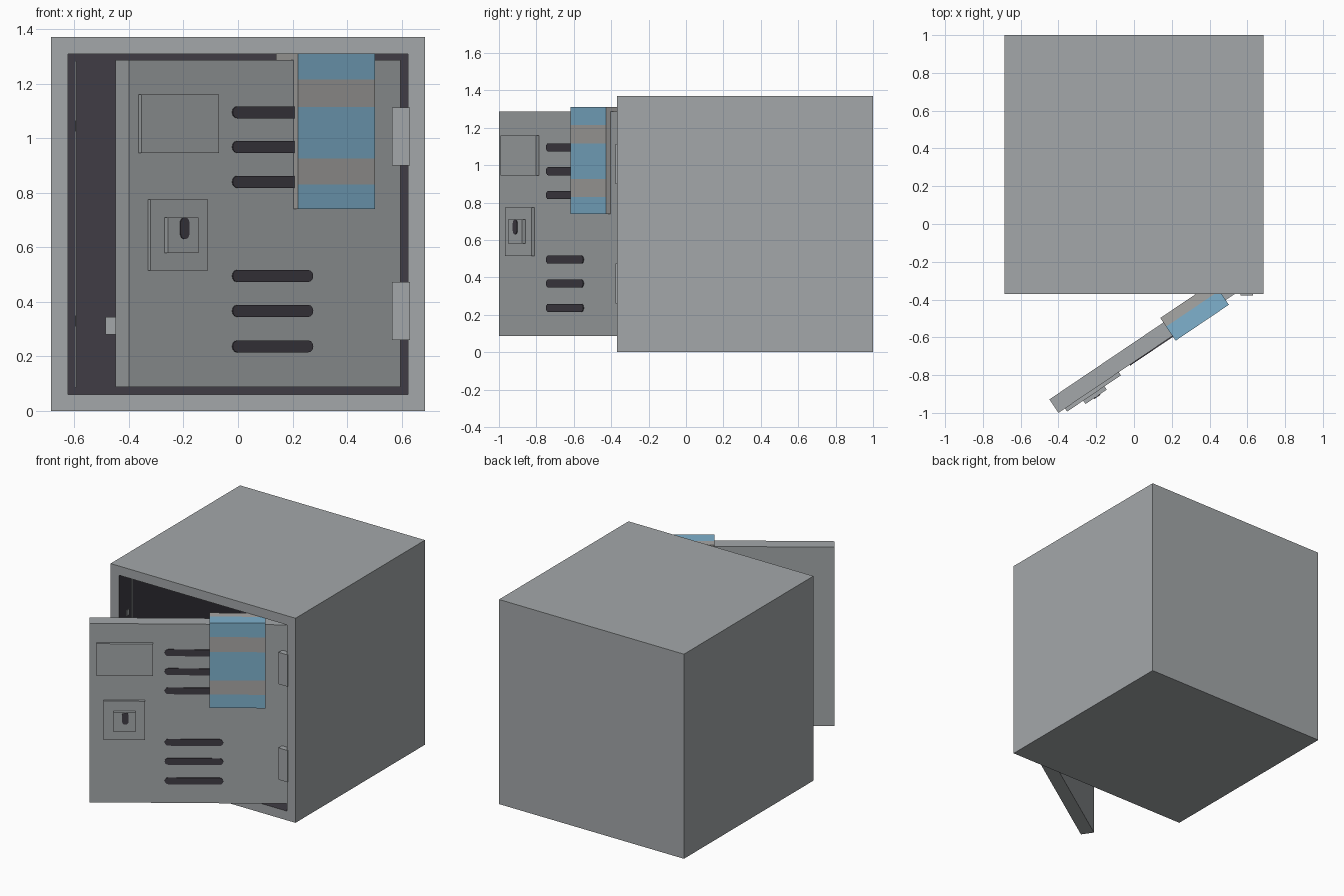
import bpy, bmesh, math
from mathutils import Matrix, Vector

if "Cube" in bpy.data.objects:
    bpy.data.objects.remove(bpy.data.objects["Cube"], do_unlink=True)


def material(name, rgb):
    m = bpy.data.materials.new(name)
    m.use_nodes = True
    m.diffuse_color = (*rgb, 1)
    m.node_tree.nodes["Principled BSDF"].inputs["Base Color"].default_value = (*rgb, 1)
    return m


STEEL = material("steel grey", (0.37, 0.39, 0.40))
DARK = material("dark interior", (0.05, 0.045, 0.058))
BLUE = material("towel blue", (0.21, 0.44, 0.61))
CLOTH = material("towel grey", (0.39, 0.385, 0.375))


def finish(name, bm, mats, matrix=Matrix()):
    bmesh.ops.recalc_face_normals(bm, faces=bm.faces)
    mesh = bpy.data.meshes.new(name)
    bm.to_mesh(mesh)
    bm.free()
    for m in mats:
        mesh.materials.append(m)
    ob = bpy.data.objects.new(name, mesh)
    ob.matrix_world = matrix
    bpy.context.collection.objects.link(ob)
    return ob


def box(name, lo, hi, mat, matrix=Matrix()):
    lo, hi = Vector(lo), Vector(hi)
    bm = bmesh.new()
    bmesh.ops.create_cube(bm, size=1)
    for v in bm.verts:
        v.co = [c * s + m for c, s, m in zip(v.co, hi - lo, (lo + hi) / 2)]
    return finish(name, bm, [mat], matrix)


def prism(points, offset):
    """Closed outline extruded along an offset."""
    bm = bmesh.new()
    face = bm.faces.new([bm.verts.new(p) for p in points])
    ext = bmesh.ops.extrude_face_region(bm, geom=[face], use_keep_orig=True)
    bmesh.ops.translate(bm, vec=offset,
                        verts=[g for g in ext["geom"] if isinstance(g, bmesh.types.BMVert)])
    bmesh.ops.recalc_face_normals(bm, faces=bm.faces)
    return bm


# Cabinet: a cube hollowed from the front
H, FRONT, BACK, WALL = 0.685, -0.37, 1.0, 0.087
bm = bmesh.new()
bmesh.ops.create_cube(bm, size=2 * H)
bmesh.ops.translate(bm, verts=bm.verts, vec=(0, FRONT + H, H))
front = min(bm.faces, key=lambda f: f.calc_center_median().y)
bmesh.ops.inset_region(bm, faces=[front], thickness=WALL)
hollow = bmesh.ops.extrude_discrete_faces(bm, faces=[front])["faces"][0]
bmesh.ops.translate(bm, verts=hollow.verts, vec=(0, BACK - FRONT - WALL, 0))
for f in bm.faces:
    c = f.calc_center_median()
    inside = abs(c.x) < H - 0.01 and FRONT + 0.01 < c.y < BACK - 0.01 and 0.01 < c.z < 2 * H - 0.01
    f.material_index = int(inside)
finish("cabinet", bm, [STEEL, DARK])

# Interior fittings
IN = H - WALL
box("door_stop", (-IN, -0.28, WALL), (-IN + 0.006, -0.268, 2 * H - WALL), STEEL)
box("inner_bracket", (-0.485, 0.85, 0.28), (-0.40, BACK - WALL, 0.345), STEEL)
for i, z in enumerate((0.33, 1.045)):
    box(f"strike_plate_{i + 1}", (-IN, -0.33, z - 0.02), (-IN + 0.005, -0.30, z + 0.02), STEEL)

# Hinges on the frame
for name, z in (("lower_hinge", 0.26), ("upper_hinge", 0.90)):
    box(name, (0.565, -0.378, z), (0.63, -0.34, z + 0.213), STEEL)

# Open door: local x runs to the hinge, local -y points outward
DOOR = Matrix.Translation((-0.40, -1.0, 0)) @ Matrix.Rotation(math.radians(34), 4, "Z")
box("door", (0, 0, 0.088), (1.2, 0.086, 1.286), STEEL, DOOR)
box("name_plate", (0.042, -0.02, 0.945), (0.385, 0.01, 1.16), STEEL, DOOR)
box("lock_plate", (0.084, -0.017, 0.515), (0.338, 0.01, 0.775), STEEL, DOOR)
box("lock_block", (0.145, -0.041, 0.58), (0.281, -0.01, 0.71), STEEL, DOOR)


def pill(name, a, b, radius, depth, y, vertical=False):
    """Rounded slot plate; a and b are the end-circle centres."""
    pts = []
    start = 0 if vertical else -math.pi / 2
    for end, base in ((b, start), (a, start + math.pi)):
        for k in range(7):
            t = base + k * math.pi / 6
            pts.append((end[0] + radius * math.cos(t), y, end[1] + radius * math.sin(t)))
    finish(name, prism(pts, (0, -depth, 0)), [DARK], DOOR)


pill("keyhole", (0.218, 0.65), (0.218, 0.69), 0.02, 0.004, -0.041, True)

# Two groups of vent slots
for i, z in enumerate((0.237, 0.367, 0.495, 0.84, 0.968, 1.095)):
    pill(f"vent_slot_{i + 1}", (0.478, z), (0.79, z), 0.022, 0.005, 0)

# Striped towel folded over the door's top edge
TOP, LOW, OUT, REAR = 1.31, 0.74, -0.03, 0.115
stripes = [LOW, 0.83, 0.925, 1.115, 1.215, TOP]
outline = [(OUT, z) for z in stripes]
outline += [(0.06, TOP), (REAR, TOP), (REAR, LOW), (0.086, LOW), (0.086, 1.286), (0, 1.286), (0, LOW)]
bm = prism([(0.728, y, z) for y, z in outline], (0.34, 0, 0))
for f in bm.faces:
    c = f.calc_center_median()
    if f.normal.y < -0.9 and c.y < OUT + 0.001:
        band = sum(c.z > z for z in stripes)
        f.material_index = band % 2
    elif f.normal.z > 0.9 and c.z > TOP - 0.001 and c.y < 0.06:
        f.material_index = 1
finish("towel", bm, [CLOTH, BLUE], DOOR)
